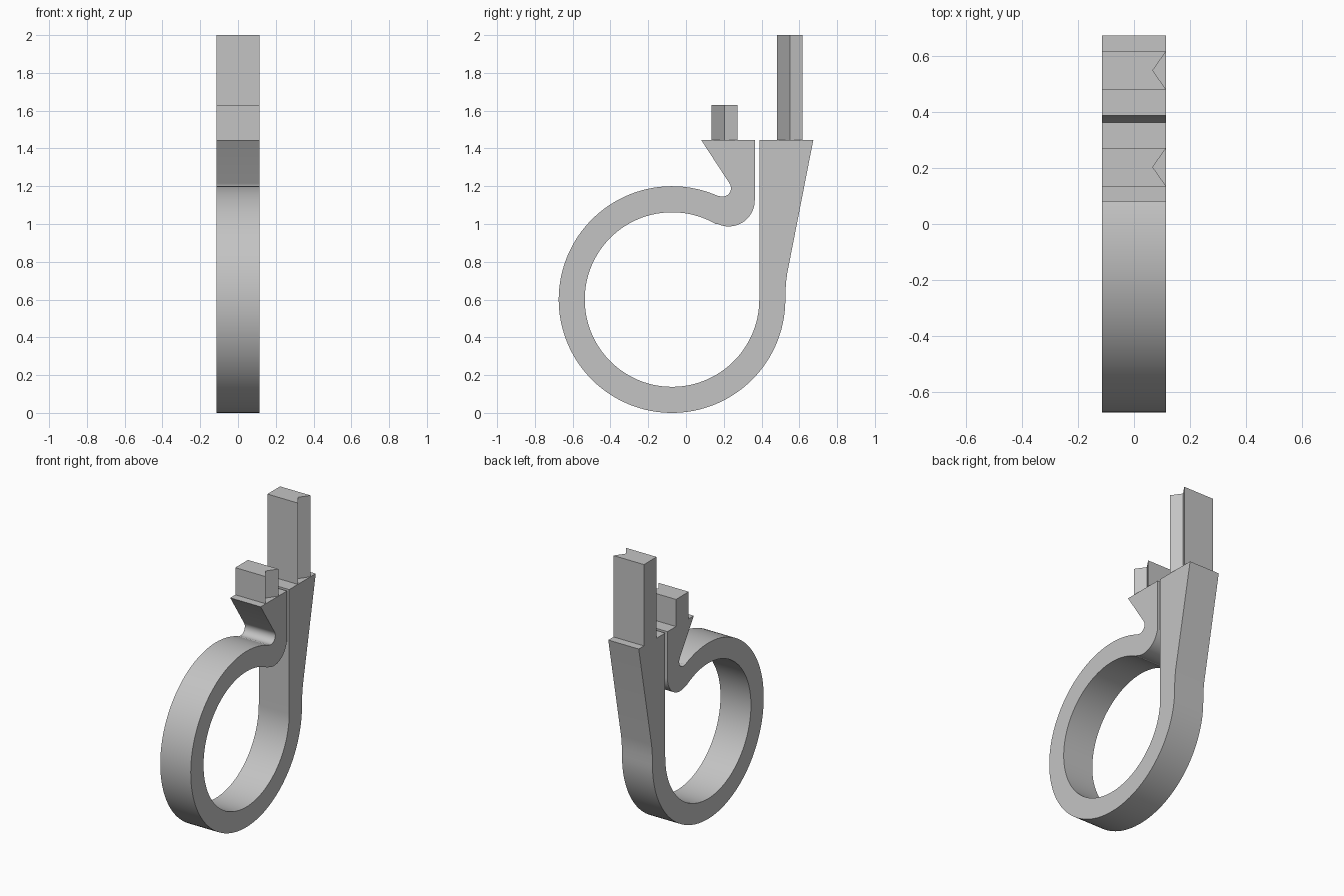
import bpy, bmesh, math

if "Cube" in bpy.data.objects:
    bpy.data.objects.remove(bpy.data.objects["Cube"])

HALF = 0.115          # half the width of the strap
TOP = 1.445           # height of the two flat shoulders
CY, CZ = -0.074, 0.60  # ring centre

grey = bpy.data.materials.new("plain grey")
grey.diffuse_color = (0.55, 0.55, 0.55, 1)
grey.use_nodes = True
grey.node_tree.nodes["Principled BSDF"].inputs["Base Color"].default_value = grey.diffuse_color


def arc(cy, cz, r, a0, a1, n):
    """Points along an arc, angles in degrees."""
    angles = [math.radians(a0 + (a1 - a0) * i / n) for i in range(n + 1)]
    return [(cy + r * math.cos(a), cz + r * math.sin(a)) for a in angles]


def extrude(name, points, offset):
    """Close a flat outline and extrude it along offset."""
    bm = bmesh.new()
    face = bm.faces.new([bm.verts.new(p) for p in points])
    ret = bmesh.ops.extrude_face_region(bm, geom=[face], use_keep_orig=True)
    moved = [v for v in ret["geom"] if isinstance(v, bmesh.types.BMVert)]
    bmesh.ops.translate(bm, vec=offset, verts=moved)
    bmesh.ops.recalc_face_normals(bm, faces=bm.faces)
    mesh = bpy.data.meshes.new(name)
    bm.to_mesh(mesh)
    bm.free()
    mesh.materials.append(grey)
    obj = bpy.data.objects.new(name, mesh)
    bpy.context.collection.objects.link(obj)
    return obj


# Ring clip: hooked arm, open ring and tapered upright in one outline
outline = [(0.364, TOP), (0.080, TOP)]
outline += arc(0.193, 1.190, 0.045, 33.4, -114.3, 14)       # hook fillet
outline += arc(CY, CZ, 0.60, 66, 360, 96)                   # outside of ring
outline += [(0.527, 0.65), (0.530, 0.695), (0.536, 0.74)]   # blend to taper
outline += [(0.674, TOP), (0.388, TOP)]                     # upright top
outline += arc(CY, CZ, 0.462, 360, 60, 96)                  # inside of ring
outline += arc(0.226, 1.125, 0.138, 244, 360, 20)           # hook underside
body = extrude("ring_clip", [(-HALF, y, z) for y, z in outline], (2 * HALF, 0, 0))
bpy.context.view_layer.objects.active = body
body.select_set(True)
bpy.ops.object.shade_smooth_by_angle(angle=math.radians(20))

# Prongs with a V notch down one side
for name, y0, y1, height in (("short_prong", 0.135, 0.272, 1.63),
                             ("tall_prong", 0.481, 0.618, 2.0)):
    section = [(-HALF, y0), (HALF, y0), (0.067, (y0 + y1) / 2), (HALF, y1), (-HALF, y1)]
    extrude(name, [(x, y, TOP) for x, y in section], (0, 0, height - TOP))
